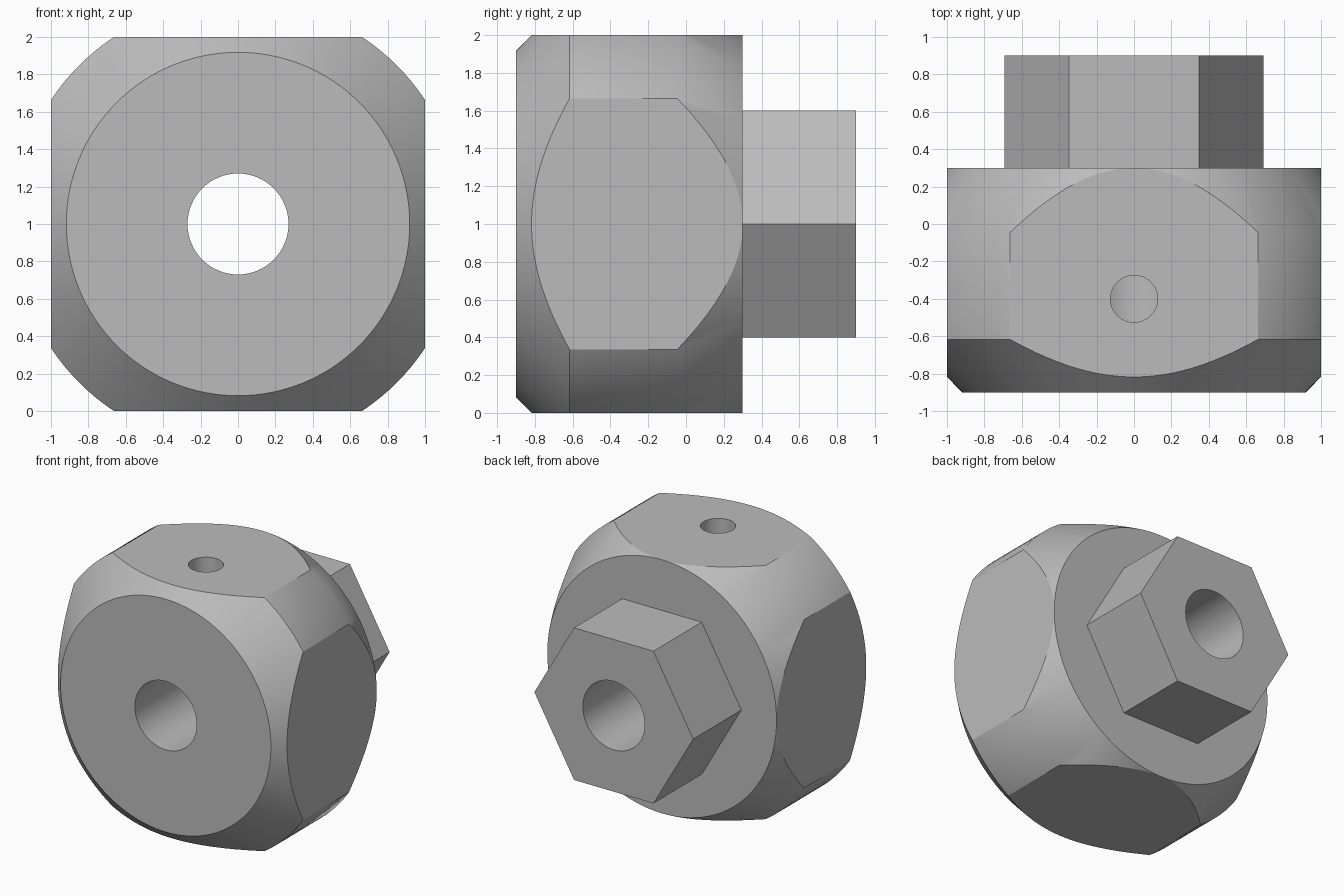
import bpy, bmesh, math
from mathutils import Matrix

if "Cube" in bpy.data.objects:
    bpy.data.objects.remove(bpy.data.objects["Cube"])

ALONG_Y = Matrix.Rotation(-math.pi / 2, 4, 'X')  # turns +z into +y

grey = bpy.data.materials.new("steel_grey")
grey.use_nodes = True
colour = (0.5, 0.5, 0.5, 1)
grey.diffuse_color = colour
grey.node_tree.nodes["Principled BSDF"].inputs["Base Color"].default_value = colour


def make_object(name, bm):
    bmesh.ops.recalc_face_normals(bm, faces=bm.faces)
    mesh = bpy.data.meshes.new(name)
    bm.to_mesh(mesh)
    bm.free()
    mesh.materials.append(grey)
    obj = bpy.data.objects.new(name, mesh)
    bpy.context.collection.objects.link(obj)
    return obj


def lathe(name, profile, sides, matrix):
    """Solid of revolution from (radius, height) pairs, capped at both ends."""
    bm = bmesh.new()
    rings = []
    for r, h in profile:
        angles = [math.tau * i / sides for i in range(sides)]
        rings.append([bm.verts.new((r * math.cos(a), r * math.sin(a), h)) for a in angles])
    for low, high in zip(rings, rings[1:]):
        for i in range(sides):
            j = (i + 1) % sides
            bm.faces.new((low[i], low[j], high[j], high[i]))
    bm.faces.new(rings[0])
    bm.faces.new(rings[-1])
    bm.transform(matrix)
    return make_object(name, bm)


axis = Matrix.Translation((0, 0, 1)) @ ALONG_Y

# Chamfered round body
body = lathe("valve_body", [(0.918, -0.9), (1.2, -0.617), (1.2, -0.045), (1.0, 0.3)], 128, axis)

# Block that trims the four flats
bm = bmesh.new()
bmesh.ops.create_cube(bm, size=2, matrix=Matrix.Translation((0, 0, 1)))
block = make_object("flats_cutter", bm)

# Hexagonal boss on the back
boss = lathe("hex_boss_helper", [(0.693, 0.1), (0.693, 0.9)], 6, axis)

# Through bore, and a top port that opens into it
bore = lathe("bore_cutter", [(0.27, -1.2), (0.27, 1.2)], 64, axis)
port = lathe("port_cutter", [(0.126, 1.0), (0.126, 2.2)], 48, Matrix.Translation((0, -0.4, 0)))

steps = [(block, 'INTERSECT'), (boss, 'UNION'), (bore, 'DIFFERENCE'), (port, 'DIFFERENCE')]
for helper, operation in steps:
    mod = body.modifiers.new(helper.name, 'BOOLEAN')
    mod.object = helper
    mod.operation = operation
    mod.solver = 'EXACT'

# Apply the cuts and drop the helpers
bpy.context.view_layer.update()
evaluated = body.evaluated_get(bpy.context.evaluated_depsgraph_get())
mesh = bpy.data.meshes.new_from_object(evaluated)
body.modifiers.clear()
body.data = mesh
for helper, _ in steps:
    bpy.data.objects.remove(helper)

# Smooth the round surfaces, keep the flats and corners crisp
bm = bmesh.new()
bm.from_mesh(mesh)
for face in bm.faces:
    face.smooth = True
for edge in bm.edges:
    beside_flat = any(f.calc_area() > 0.3 for f in edge.link_faces)
    edge.smooth = not beside_flat and edge.calc_face_angle(0) < math.radians(32)
bm.to_mesh(mesh)
bm.free()
